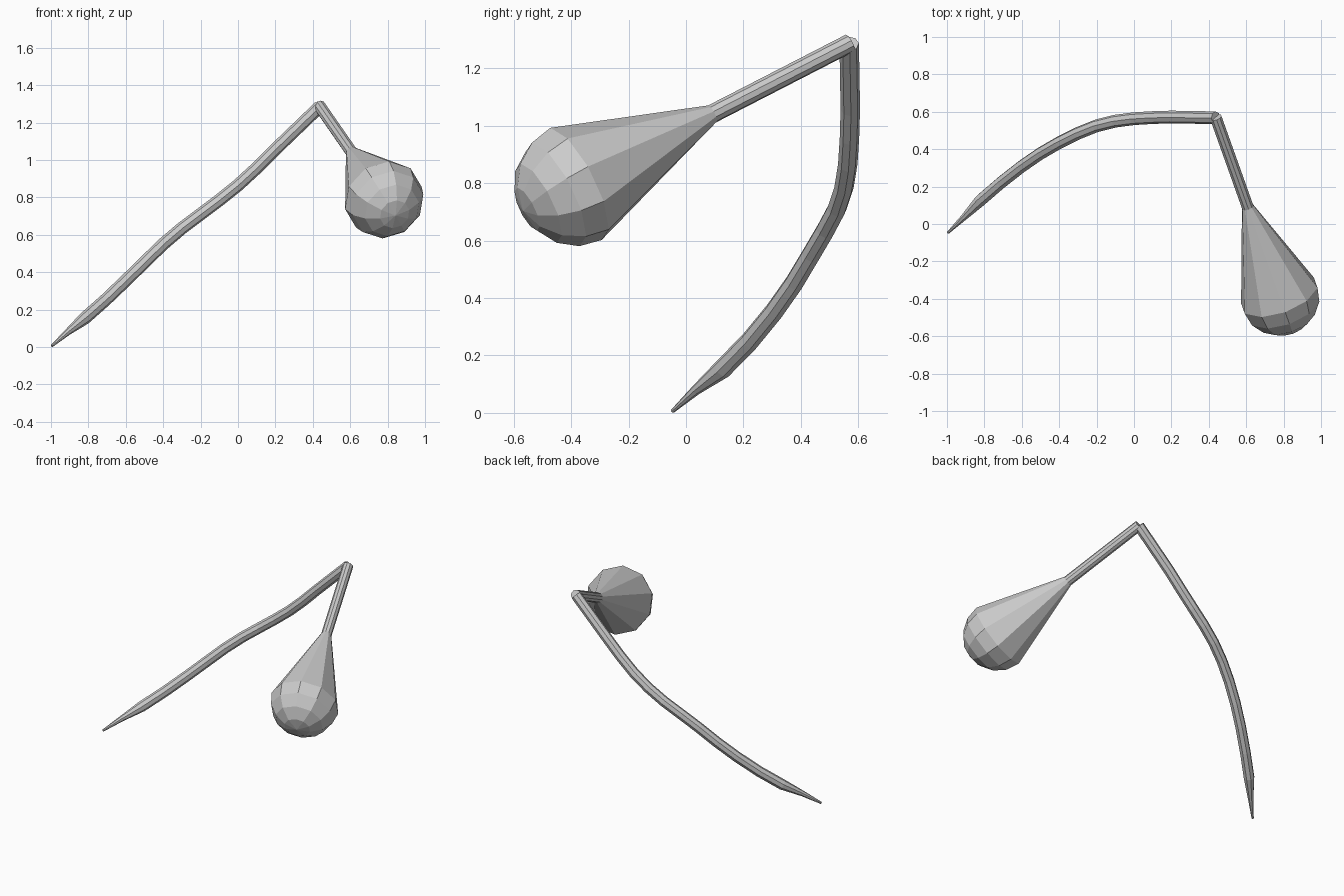
import bpy, bmesh, math
from mathutils import Vector

if "Cube" in bpy.data.objects:
    bpy.data.objects.remove(bpy.data.objects["Cube"])


def loft(name, path, radii, sides, phase=0.0):
    """Sweep a polygon ring along a path with varying radius; zero radius makes a pole."""
    pts = [Vector(p) for p in path]
    bm = bmesh.new()
    rings = []
    up = Vector((0, 0, 1))
    for i, (p, r) in enumerate(zip(pts, radii)):
        a, b = pts[max(i - 1, 0)], pts[min(i + 1, len(pts) - 1)]
        t = (b - a).normalized()
        u = (up - t * up.dot(t)).normalized()
        v = t.cross(u)
        up = u
        if r == 0:
            rings.append([bm.verts.new(p)])
            continue
        angles = [phase + math.tau * k / sides for k in range(sides)]
        rings.append([bm.verts.new(p + r * (u * math.cos(q) + v * math.sin(q))) for q in angles])
    for a, b in zip(rings, rings[1:]):
        for k in range(sides):
            n = (k + 1) % sides
            if len(b) == 1:
                bm.faces.new((a[k], a[n], b[0]))
            else:
                bm.faces.new((a[k], a[n], b[n], b[k]))
    for ring in (rings[0], rings[-1]):
        if len(ring) > 1:
            bm.faces.new(ring)
    bmesh.ops.recalc_face_normals(bm, faces=bm.faces)
    mesh = bpy.data.meshes.new(name)
    bm.to_mesh(mesh)
    bm.free()
    obj = bpy.data.objects.new(name, mesh)
    bpy.context.collection.objects.link(obj)
    return obj


# Curved stem with a pointed lower tip
stem = [(-0.995, -0.047, 0.006), (-0.91, 0.035, 0.08), (-0.82, 0.127, 0.153),
        (-0.71, 0.222, 0.25), (-0.6, 0.308, 0.355), (-0.5, 0.377, 0.453),
        (-0.4, 0.435, 0.55), (-0.3, 0.485, 0.635), (-0.2, 0.525, 0.71),
        (-0.1, 0.55, 0.785), (0, 0.563, 0.865), (0.1, 0.569, 0.957),
        (0.2, 0.572, 1.057), (0.437, 0.568, 1.285)]
loft("stem", stem, [0.007, 0.018] + [0.034] * 12, 8, math.pi / 8)

# Hanging bud: straight stalk, flared cone and rounded end
top = Vector((0.437, 0.57, 1.287))
centre = Vector((0.777, -0.383, 0.797))
axis = (centre - top).normalized()
R = 0.217
path = [top, top.lerp(centre, 0.503), centre]
radii = [0.033, 0.033, R]
for k in range(1, 5):
    a = math.pi / 8 * k
    path.append(centre + axis * R * math.sin(a))
    radii.append(R * math.cos(a) if k < 4 else 0)
loft("bud", path, radii, 10)
